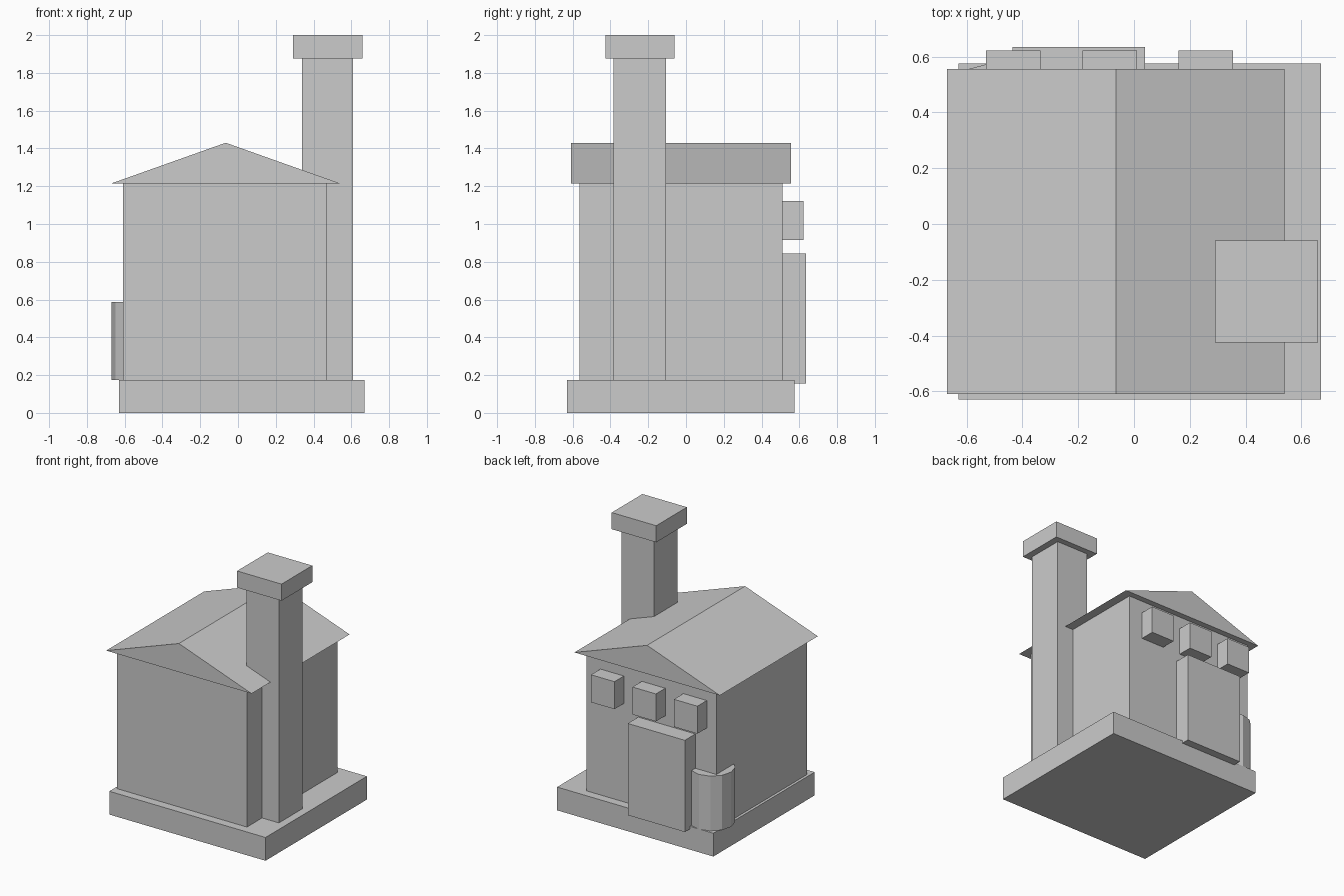
import bpy
import math

if "Cube" in bpy.data.objects:
    bpy.data.objects.remove(bpy.data.objects["Cube"])


def make(name, verts, faces):
    mesh = bpy.data.meshes.new(name)
    mesh.from_pydata(verts, [], faces)
    obj = bpy.data.objects.new(name, mesh)
    bpy.context.collection.objects.link(obj)
    return obj


def prism(name, profile, axis, lo, hi):
    """Extrude a counter-clockwise outline along z (xy outline) or y (xz outline)."""
    n = len(profile)
    if axis == "z":
        verts = [(a, b, h) for h in (lo, hi) for a, b in profile]
    else:
        verts = [(a, h, b) for h in (hi, lo) for a, b in profile]
    sides = [(i, (i + 1) % n, (i + 1) % n + n, i + n) for i in range(n)]
    return make(name, verts, [tuple(reversed(range(n))), tuple(range(n, 2 * n))] + sides)


def box(name, x, y, z):
    outline = [(x[0], y[0]), (x[1], y[0]), (x[1], y[1]), (x[0], y[1])]
    return prism(name, outline, "z", *z)


# Foundation and walls
box("foundation", (-0.63, 0.67), (-0.63, 0.575), (0, 0.175))
box("walls", (-0.61, 0.47), (-0.565, 0.51), (0.175, 1.215))

# Gabled roof with its ridge running front to back
prism("roof", [(-0.67, 1.215), (0.54, 1.215), (-0.065, 1.43)], "y", -0.61, 0.555)

# Chimney and its cap
box("chimney", (0.34, 0.61), (-0.385, -0.105), (0.175, 1.875))
box("chimney_cap", (0.29, 0.66), (-0.425, -0.06), (1.875, 2.0))

# Door and row of windows on the back wall
box("door", (-0.435, 0.04), (0.50, 0.635), (0.155, 0.845))
for i in range(3):
    x = -0.53 + i * 0.345
    box(f"window_{i + 1}", (x, x + 0.195), (0.50, 0.622), (0.915, 1.122))

# Twelve-sided barrel set into the back left corner
r = 0.157
ring = [(-0.513 + r * math.cos(i * math.pi / 6), 0.42 + r * math.sin(i * math.pi / 6))
        for i in range(12)]
prism("corner_barrel", ring, "z", 0.175, 0.587)
